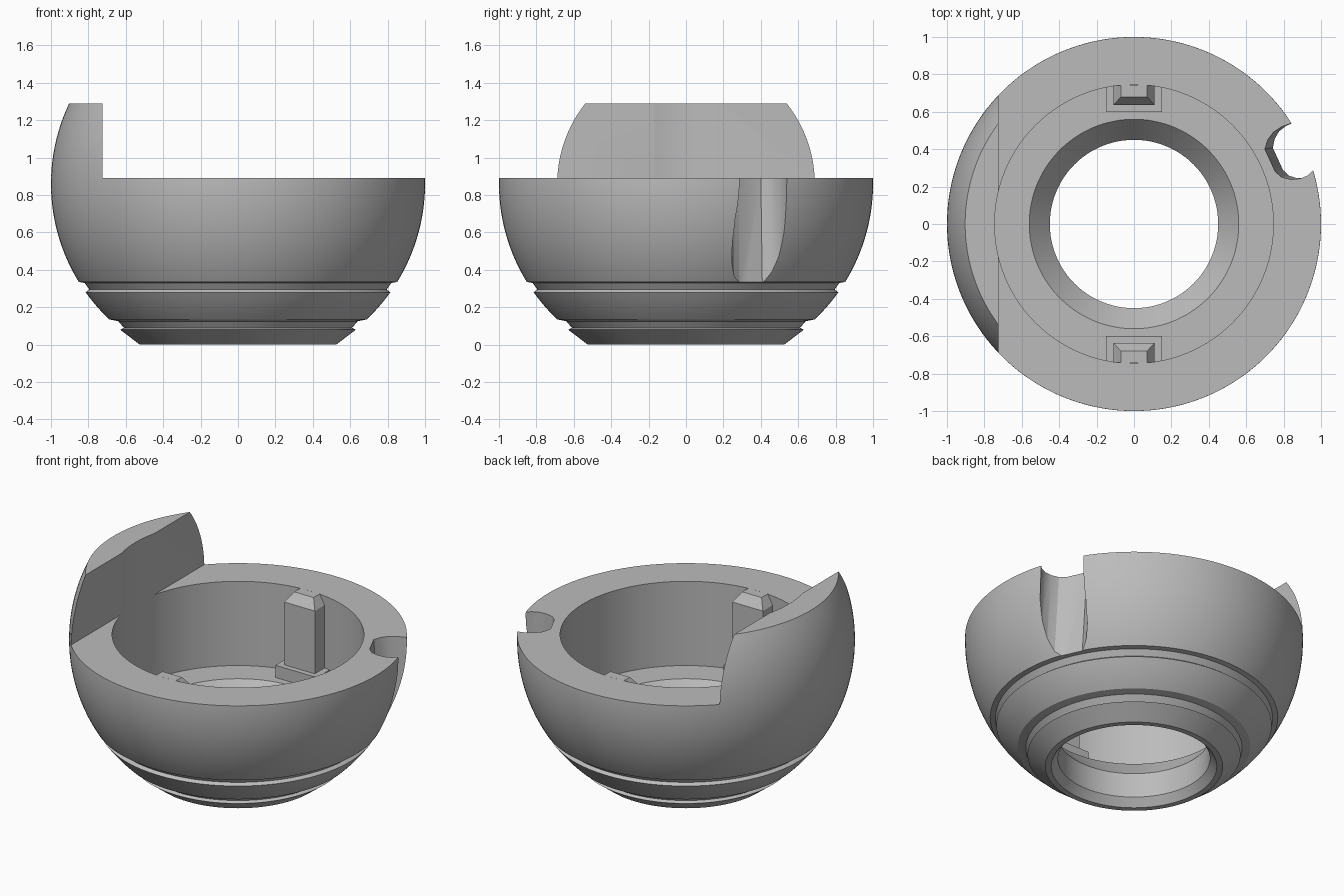
import bpy, bmesh, math

cube = bpy.data.objects.get("Cube")
if cube:
    bpy.data.objects.remove(cube, do_unlink=True)

SEGMENTS = 144
CENTRE_Z = 0.86      # centre of the unit sphere that shapes the outside
RIM_Z, TOP_Z, FLOOR_Z = 0.89, 1.29, 0.34
BORE = 0.745

grey = bpy.data.materials.new("neutral grey")
grey.use_nodes = True
grey.diffuse_color = (0.5, 0.5, 0.5, 1)
grey.node_tree.nodes["Principled BSDF"].inputs["Base Color"].default_value = (0.5, 0.5, 0.5, 1)


def make_object(name, verts, faces):
    mesh = bpy.data.meshes.new(name)
    mesh.from_pydata(verts, [], faces)
    bm = bmesh.new()
    bm.from_mesh(mesh)
    bmesh.ops.recalc_face_normals(bm, faces=bm.faces)
    bm.to_mesh(mesh)
    bm.free()
    mesh.materials.append(grey)
    obj = bpy.data.objects.new(name, mesh)
    bpy.context.collection.objects.link(obj)
    return obj


def loft(name, rings, closed=False):
    """Skin equal-length point rings; cap the ends unless closed."""
    n, count = len(rings[0]), len(rings)
    faces = []
    for k in range(count if closed else count - 1):
        a, b = k * n, (k + 1) % count * n
        faces += [(a + i, a + (i + 1) % n, b + (i + 1) % n, b + i) for i in range(n)]
    if not closed:
        faces += [tuple(range(n)), tuple(range((count - 1) * n, count * n))]
    return make_object(name, [p for ring in rings for p in ring], faces)


def rectangle(x, y0, y1, z):
    return [(-x, y0, z), (x, y0, z), (x, y1, z), (-x, y1, z)]


def sphere_arc(z0, z1, steps):
    zs = [z0 + (z1 - z0) * i / steps for i in range(steps + 1)]
    return [(math.sqrt(1 - (z - CENTRE_Z) ** 2), z) for z in zs]


def select_only(obj):
    bpy.ops.object.select_all(action='DESELECT')
    obj.select_set(True)
    bpy.context.view_layer.objects.active = obj


def cut(obj, cutter):
    mod = obj.modifiers.new("cut", 'BOOLEAN')
    mod.operation = 'DIFFERENCE'
    mod.solver = 'EXACT'
    mod.object = cutter
    select_only(obj)
    bpy.ops.object.modifier_apply(modifier=mod.name)
    bpy.data.objects.remove(cutter, do_unlink=True)


# Bowl: stepped spherical outside, straight bore, funnel and through hole
profile = [(0.49, 0), (0.525, 0), (0.63, 0.08), (0.61, 0.09), (0.64, 0.125)]
profile += sphere_arc(0.135, 0.28, 6)
profile += [(0.795, 0.295), (0.82, 0.33)]
profile += sphere_arc(0.335, TOP_Z, 32)
profile += [(BORE, TOP_Z), (BORE, FLOOR_Z), (0.56, FLOOR_Z), (0.45, 0.21), (0.45, 0.05)]
angles = [math.tau * i / SEGMENTS for i in range(SEGMENTS)]
bowl = loft("bowl", [[(r * math.cos(a), r * math.sin(a), z) for a in angles]
                     for r, z in profile], closed=True)

# Trim the top so that only the upright tab remains on the right
cut(bowl, loft("trim_cutter", [[(x, y, z) for x, y in
    ((-0.725, -1.2), (1.2, -1.2), (1.2, 1.2), (-0.725, 1.2))] for z in (RIM_Z, 1.5)]))

# Side notch: a leaning flat wall between two rounded cheeks
notch = [(1.05, 0.60), (0.845, 0.54), (0.79, 0.52), (0.745, 0.49), (0.715, 0.45),
         (0.70, 0.40), (0.755, 0.28), (0.79, 0.25), (0.84, 0.238), (0.89, 0.243),
         (0.93, 0.26), (0.955, 0.285), (1.1, 0.34)]
lean = (0.042, 0.008)
cut(bowl, loft("notch_cutter", [[(x + t * lean[0], y + t * lean[1], z) for x, y in notch]
                                for z, t in ((0.333, 1), (RIM_Z, 0), (1.0, -0.2))]))
select_only(bowl)
bpy.ops.object.shade_smooth_by_angle(angle=math.radians(25))

# Inner keys: a low foot and a bevelled post, front and back
for side, sign in (("back", 1), ("front", -1)):
    back = sign * 0.744
    loft(side + "_key_foot", [rectangle(0.15, sign * 0.60, back, z) for z in (0.335, 0.42)])
    loft(side + "_key_post", [rectangle(0.11, sign * 0.635, back, 0.41),
                              rectangle(0.11, sign * 0.635, back, 0.83),
                              rectangle(0.07, sign * 0.68, back, RIM_Z)])
